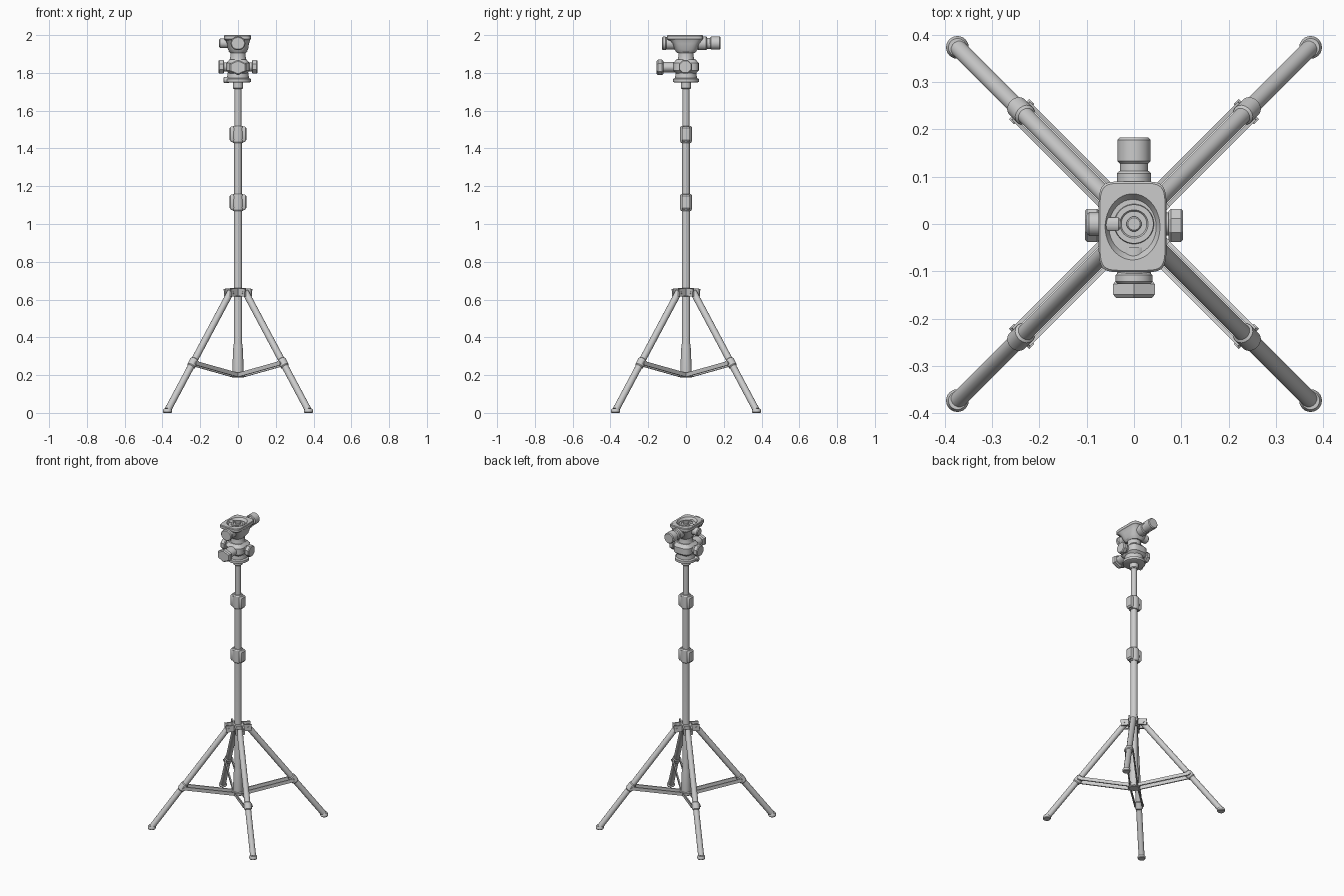
import bpy, bmesh, math
from mathutils import Vector, Matrix

if "Cube" in bpy.data.objects:
    bpy.data.objects.remove(bpy.data.objects["Cube"])


def loft(name, rings, origin=(0, 0, 0), axis=(0, 0, 1), segs=28, e=2.0):
    """Skin rings (height, half_x[, half_y[, exponent]]) along an axis, capped at both ends."""
    ax = Vector(axis).normalized()
    rot = Matrix() if ax.z > 0.999 else ax.to_track_quat('Z', 'Y').to_matrix().to_4x4()
    mat = Matrix.Translation(origin) @ rot
    bm = bmesh.new()
    loops = []
    for r in rings:
        h, a = r[0], r[1]
        b = r[2] if len(r) > 2 else a
        k = 2 / (r[3] if len(r) > 3 else e)
        loop = []
        for i in range(segs):
            t = 2 * math.pi * (i + 0.5) / segs
            c, s = math.cos(t), math.sin(t)
            p = Vector((a * math.copysign(abs(c) ** k, c), b * math.copysign(abs(s) ** k, s), h))
            loop.append(bm.verts.new(mat @ p))
        loops.append(loop)
    for l0, l1 in zip(loops, loops[1:]):
        for i in range(segs):
            j = (i + 1) % segs
            bm.faces.new((l0[i], l0[j], l1[j], l1[i]))
    bm.faces.new(loops[0][::-1])
    bm.faces.new(loops[-1])
    bmesh.ops.recalc_face_normals(bm, faces=bm.faces)
    me = bpy.data.meshes.new(name)
    bm.to_mesh(me)
    bm.free()
    ob = bpy.data.objects.new(name, me)
    bpy.context.collection.objects.link(ob)
    return ob


def bar(name, p, q, a, b=None, **kw):
    """Straight bar between two points."""
    p, q = Vector(p), Vector(q)
    return loft(name, [(0, a, b or a), ((q - p).length, a, b or a)], p, q - p, **kw)


def chamfered(name, origin, axis, length, a, b=None, c=0.005, **kw):
    """Solid with chamfered ends, used for knobs and collars."""
    b = b or a
    return loft(name, [(0, a - c, b - c), (c, a, b), (length - c, a, b),
                       (length, a - c, b - c)], origin, axis, **kw)


BOX = dict(segs=4, e=40)

# centre column, telescoping
loft("column_lower", [(0.2, 0.03), (0.24, 0.03), (0.35, 0.025), (0.37, 0.022), (1.1, 0.022)])
bar("column_middle", (0, 0, 1.1), (0, 0, 1.47), 0.020)
bar("column_upper", (0, 0, 1.47), (0, 0, 1.74), 0.0185)
loft("column_top_collar", [(1.715, 0.022), (1.72, 0.027), (1.755, 0.027)])

# column clamps with side ears
for i, z in enumerate((1.115, 1.475)):
    loft(f"clamp_{i}", [(z - .045, .026), (z - .038, .031), (z - .01, .032),
                        (z + .038, .031), (z + .045, .026)])
    for s, n in ((-1, "left"), (1, "right")):
        loft(f"clamp_{i}_{n}_ear", [(z - .04, .012, .018), (z - .03, .019, .022),
                                    (z + .032, .019, .022), (z + .04, .013, .018)],
             (s * .025, 0, 0), segs=16, e=6)

# leg hub and lower brace ring
chamfered("leg_hub", (0, 0, .615), (0, 0, 1), .045, .036)
loft("brace_ring", [(.188, .03), (.193, .036), (.208, .036), (.213, .03)])

# four legs with paired braces
for i in range(4):
    ang = math.radians(45 + 90 * i)
    d = Vector((math.cos(ang), math.sin(ang), 0))
    t = Vector((-d.y, d.x, 0))

    def at(r, z, off=0.0):
        return d * r + t * off + Vector((0, 0, z))

    top, foot, joint = at(.055, .64), at(.525, .016), at(.338, .264)
    along = (foot - top).normalized()
    bar(f"leg_{i}", top, foot, .018, segs=20)
    loft(f"foot_{i}", [(0, .021), (.004, .024), (.014, .024), (.023, .019)], at(.528, 0))
    chamfered(f"leg_sleeve_{i}", joint - along * .025, along, .05, .023, segs=20)
    for s, n in ((-1, "a"), (1, "b")):
        o = s * .023
        bar(f"brace_{i}_{n}", at(.02, .2, o), at(.34, .264, o), .004, .011, **BOX)
        bar(f"hub_cheek_{i}_{n}", at(.02, .64, o), at(.078, .636, o), .005, .021, **BOX)
    bar(f"brace_pin_{i}", at(.336, .262, -.03), at(.336, .262, .03), .008, segs=12)
    bar(f"hub_pin_{i}", at(.06, .637, -.031), at(.06, .637, .031), .007, segs=12)

# head base with side locking knob
loft("head_base", [(1.748, .06), (1.752, .068), (1.768, .068), (1.773, .058),
                   (1.80, .056), (1.805, .05)], segs=32)
chamfered("base_lock_knob", (-.045, -.02, 1.762), (-1, 0, 0), .033, .016, segs=12)

# lower tilt body
loft("tilt_body", [(1.795, .045, .05), (1.812, .062, .068), (1.852, .062, .068),
                   (1.872, .043, .05)], segs=24, e=3.5)
for s, n in ((-1, "left"), (1, "right")):
    bar(f"tilt_{n}_stem", (s * .05, 0, 1.832), (s * .08, 0, 1.832), .024)
    chamfered(f"tilt_{n}_knob", (s * .073, -.003, 1.832), (s, 0, 0), .031, .038, segs=8)
bar("tilt_front_stem", (0, -.05, 1.83), (0, -.125, 1.83), .036, .028)
chamfered("tilt_front_knob", (0, -.12, 1.829), (0, -1, 0), .036, .051, .041, segs=6, c=.007)

# neck and upper pan body
loft("head_neck", [(1.865, .046), (1.885, .041), (1.905, .041), (1.915, .05)])
loft("pan_body", [(1.905, .04, .048, 2.5), (1.925, .054, .062, 3), (1.955, .058, .072, 4),
                  (1.976, .066, .088, 5)], segs=32)
bar("pan_front_stem", (0, -.05, 1.956), (0, -.11, 1.956), .033)
chamfered("pan_front_knob", (0, -.103, 1.956), (0, -1, 0), .024, .039, .036)
chamfered("pan_left_knob", (-.05, 0, 1.957), (-1, 0, 0), .05, .026, segs=12)

# rear grip
chamfered("rear_collar", (0, .06, 1.956), (0, 1, 0), .052, .036, .036)
bar("rear_neck", (0, .1, 1.956), (0, .135, 1.956), .030)
chamfered("rear_grip", (0, .128, 1.958), (0, 1, 0), .055, .035, .035)

# mounting plate with a recessed middle
loft("mounting_plate", [(1.972, .064, .085, 6), (1.98, .072, .096, 6), (1.996, .072, .096, 6),
                        (2.0, .069, .092, 6), (2.0, .058, .07, 2), (1.984, .05, .058, 2)],
     (-.003, -.006, 0), segs=40)
loft("mounting_disc", [(1.98, .043), (1.99, .041), (1.99, .03), (1.986, .027)])
chamfered("mounting_screw", (0, 0, 1.982), (0, 0, 1), .017, .016, c=.003, segs=16)
chamfered("recess_latch", (-.065, 0, 1.99), (1, 0, 0), .035, .014, .006, segs=12, c=.003)
for x in (-.06, .054):
    for y in (-.076, .064):
        bar("plate_bolt", (x, y, 1.985), (x, y, 2.001), .008, segs=12)

# smooth the round parts, keep hard edges
for ob in bpy.data.objects:
    ob.select_set(True)
    bpy.context.view_layer.objects.active = ob
bpy.ops.object.shade_smooth_by_angle(angle=math.radians(32))
